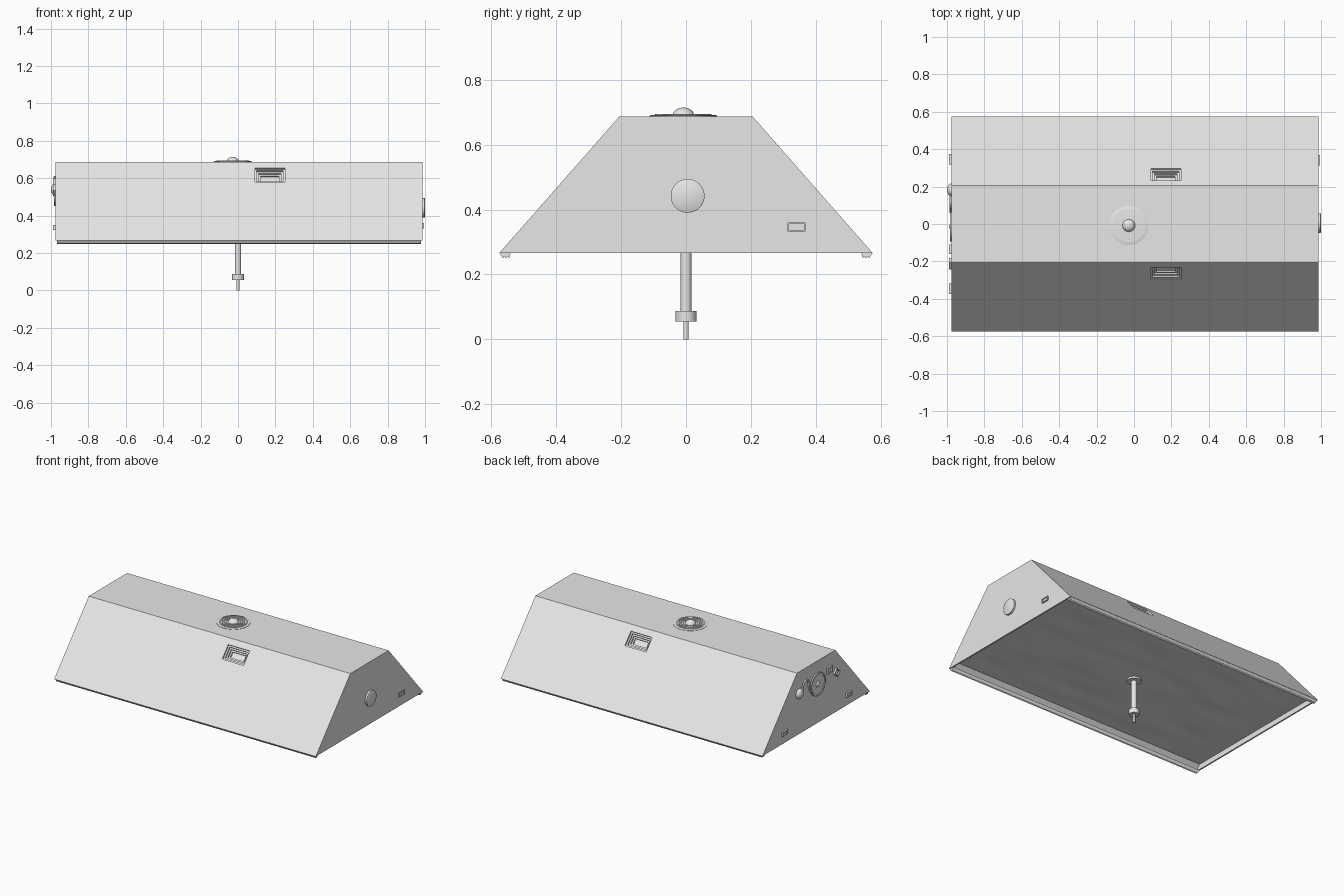
import bpy, bmesh, math
from mathutils import Vector, Matrix, noise

cube = bpy.data.objects.get("Cube")
if cube:
    bpy.data.objects.remove(cube, do_unlink=True)

grey = bpy.data.materials.new("light_grey")
grey.use_nodes = True
grey.diffuse_color = (0.8, 0.8, 0.8, 1)
grey.node_tree.nodes["Principled BSDF"].inputs["Base Color"].default_value = (0.8, 0.8, 0.8, 1)

CX = 0.005                      # centre of the housing along x
LEFT, RIGHT = -0.976, 0.986     # end faces of the housing
TOP, BASE = 0.687, 0.266
slope = Vector((0, 0.37, -0.42)).normalized()


def finish(name, bm, smooth=False):
    bmesh.ops.recalc_face_normals(bm, faces=bm.faces)
    mesh = bpy.data.meshes.new(name)
    bm.to_mesh(mesh)
    bm.free()
    mesh.materials.append(grey)
    obj = bpy.data.objects.new(name, mesh)
    bpy.context.collection.objects.link(obj)
    if smooth:
        bpy.ops.object.select_all(action='DESELECT')
        obj.select_set(True)
        bpy.context.view_layer.objects.active = obj
        bpy.ops.object.shade_smooth_by_angle(angle=math.radians(35))
    return obj


def loft(name, rings, smooth=False, closed=False):
    """Join rings of points with quads and cap the two ends."""
    bm = bmesh.new()
    rows = [[bm.verts.new(p) for p in ring] for ring in rings]
    pairs = list(zip(rows, rows[1:])) + ([(rows[-1], rows[0])] if closed else [])
    for a, b in pairs:
        for i in range(len(a)):
            j = (i + 1) % len(a)
            bm.faces.new((a[i], a[j], b[j], b[i]))
    if not closed:
        bm.faces.new(rows[0])
        bm.faces.new(rows[-1])
    return finish(name, bm, smooth)


def lathe(name, profile, origin, axis=(0, 0, 1), steps=40, closed=False):
    """Turn (radius, height) points around an axis."""
    turn = Vector(axis).to_track_quat('Z', 'Y')
    rings = []
    for r, h in profile:
        ring = []
        for k in range(steps):
            a = math.tau * k / steps
            ring.append(Vector(origin) + turn @ Vector((r * math.cos(a), r * math.sin(a), h)))
        rings.append(ring)
    return loft(name, rings, True, closed)


def ring(name, inner, outer, height, origin, axis=(0, 0, 1)):
    return lathe(name, [(inner, 0), (outer, 0), (outer, height), (inner, height)],
                 origin, axis, closed=True)


def dome(name, radius, height, origin, axis=(0, 0, 1)):
    arc = [i * math.pi / 2 / 8 for i in range(8)] + [1.55]
    return lathe(name, [(radius * math.cos(a), height * math.sin(a)) for a in arc], origin, axis)


def rect(hx, hy, z):
    return [Vector((CX + sx * hx, sy * hy, z)) for sx, sy in ((-1, -1), (1, -1), (1, 1), (-1, 1))]


# Trapezoid housing with an open shallow underside
half = (RIGHT - LEFT) / 2
housing = loft("housing", [rect(half, 0.205, TOP), rect(half, 0.575, BASE),
                           rect(half - 0.01, 0.563, BASE), rect(half - 0.01, 0.522, 0.312)])

# Stepped vents sunk into both sloping sides
for side in (-1, 1):
    along = Vector((0, slope.y * side, slope.z))
    normal = Vector((0, -slope.z * side, slope.y))
    centre = Vector((0.17, side * 0.2655, 0.618))
    levels = [(0, 0.03)] + [(i * 0.01, d) for i in range(4) for d in (-0.01 * i, -0.01 * (i + 1))]
    rings = []
    for inset, depth in levels:
        hx, hs = 0.08 - inset, 0.049 - inset
        rings.append([centre + Vector((sx * hx, 0, 0)) + along * (sy * hs) + normal * depth
                      for sx, sy in ((-1, -1), (1, -1), (1, 1), (-1, 1))])
    cutter = loft("vent_cutter", rings[1:] if rings[0] == rings[1] else rings)
    cutter.hide_render = True
    mod = housing.modifiers.new("vent", 'BOOLEAN')
    mod.operation = 'DIFFERENCE'
    mod.solver = 'EXACT'
    mod.object = cutter
    bpy.context.view_layer.objects.active = housing
    bpy.ops.object.modifier_apply(modifier=mod.name)
    bpy.data.objects.remove(cutter, do_unlink=True)

# Grooved rails beneath the long edges
for side, label in ((-1, "front"), (1, "back")):
    outline = [(0.574, BASE), (0.564, 0.25), (0.559, 0.256), (0.554, 0.249),
               (0.549, 0.256), (0.544, 0.251), (0.54, BASE)]
    loft(label + "_rail", [[(x, side * y, z) for y, z in outline]
                           for x in (LEFT + 0.008, RIGHT - 0.008)])

# Creased sheet closing the underside
bm = bmesh.new()
bmesh.ops.create_grid(bm, x_segments=60, y_segments=36, size=1)
for v in bm.verts:
    edge = min(1, 6 * (1 - max(abs(v.co.x), abs(v.co.y))))
    crease = noise.noise(Vector((v.co.x * 3, v.co.y * 5, 0.4)))
    v.co = (CX + v.co.x * (half - 0.01), v.co.y * 0.53, 0.301 + 0.008 * edge * crease)
finish("underside_sheet", bm, True)

# Hanging rod with collar and tip
lathe("hanging_rod", [(0.008, 0), (0.008, 0.055), (0.032, 0.055), (0.032, 0.088),
                      (0.017, 0.088), (0.017, 0.32)], (0, 0, 0))
ring("rod_washer", 0.017, 0.045, 0.012, (0, 0, 0.288))

# Round grille on the roof
hub = (-0.028, -0.008, TOP)
lathe("grille_plate", [(0.104, -0.002), (0.104, 0.002), (0.098, 0.004)], hub, steps=48)
for i, radius in enumerate((0.05, 0.066, 0.082)):
    ring("grille_ring_%d" % i, radius - 0.005, radius + 0.005, 0.008, hub)
dome("grille_dome", 0.034, 0.027, hub)


def slot(name, x, sign, y, z, hy=0.028, hz=0.014, turn=0.0, depth=0.012):
    """Framed socket with a sunken middle on an end face."""
    rings = []
    for shrink, out in ((0, -0.003), (0, depth), (0.005, depth), (0.005, depth / 3)):
        spin = Matrix.Rotation(turn, 3, 'X')
        rings.append([Vector((x + sign * out, y, z)) +
                      spin @ Vector((0, sy * (hy - shrink), sz * (hz - shrink)))
                      for sy, sz in ((-1, -1), (1, -1), (1, 1), (-1, 1))])
    return loft(name, rings)


# Left end: round cover and socket
lathe("round_cover", [(0.052, -0.003), (0.052, 0.012), (0.049, 0.014)],
      (RIGHT, 0.005, 0.442), (1, 0, 0))
slot("left_end_socket", RIGHT, 1, 0.34, 0.346, depth=0.008)

# Right end: sockets, dial, knob and cable
for y in (-0.345, 0.345):
    slot("right_end_socket", LEFT, -1, y, 0.337)
slot("square_switch", LEFT, -1, -0.135, 0.582, 0.026, 0.02, 0.0)
slot("tilted_switch", LEFT, -1, -0.212, 0.535, 0.024, 0.02, 0.7)
ring("dial_rim", 0.07, 0.078, 0.008, (LEFT, -0.015, 0.53), (-1, 0, 0))
lathe("dial_face", [(0.07, -0.002), (0.07, 0.003)], (LEFT, -0.015, 0.53), (-1, 0, 0))
dome("dial_button", 0.02, 0.012, (LEFT, -0.015, 0.53), (-1, 0, 0))
dome("side_knob", 0.034, 0.024, (LEFT, 0.182, 0.54), (-1, 0, 0))

curve = bpy.data.curves.new("looped_cable", 'CURVE')
curve.dimensions = '3D'
curve.bevel_depth = 0.006
curve.bevel_resolution = 2
path = [(0.15, 0.55), (0.145, 0.59), (0.115, 0.612), (0.085, 0.59), (0.085, 0.54), (0.06, 0.505)]
spline = curve.splines.new('NURBS')
spline.points.add(len(path) - 1)
for point, (y, z) in zip(spline.points, path):
    point.co = (LEFT - 0.004, y, z, 1)
spline.use_endpoint_u = True
spline.order_u = 3
curve.materials.append(grey)
bpy.context.collection.objects.link(bpy.data.objects.new("looped_cable", curve))
